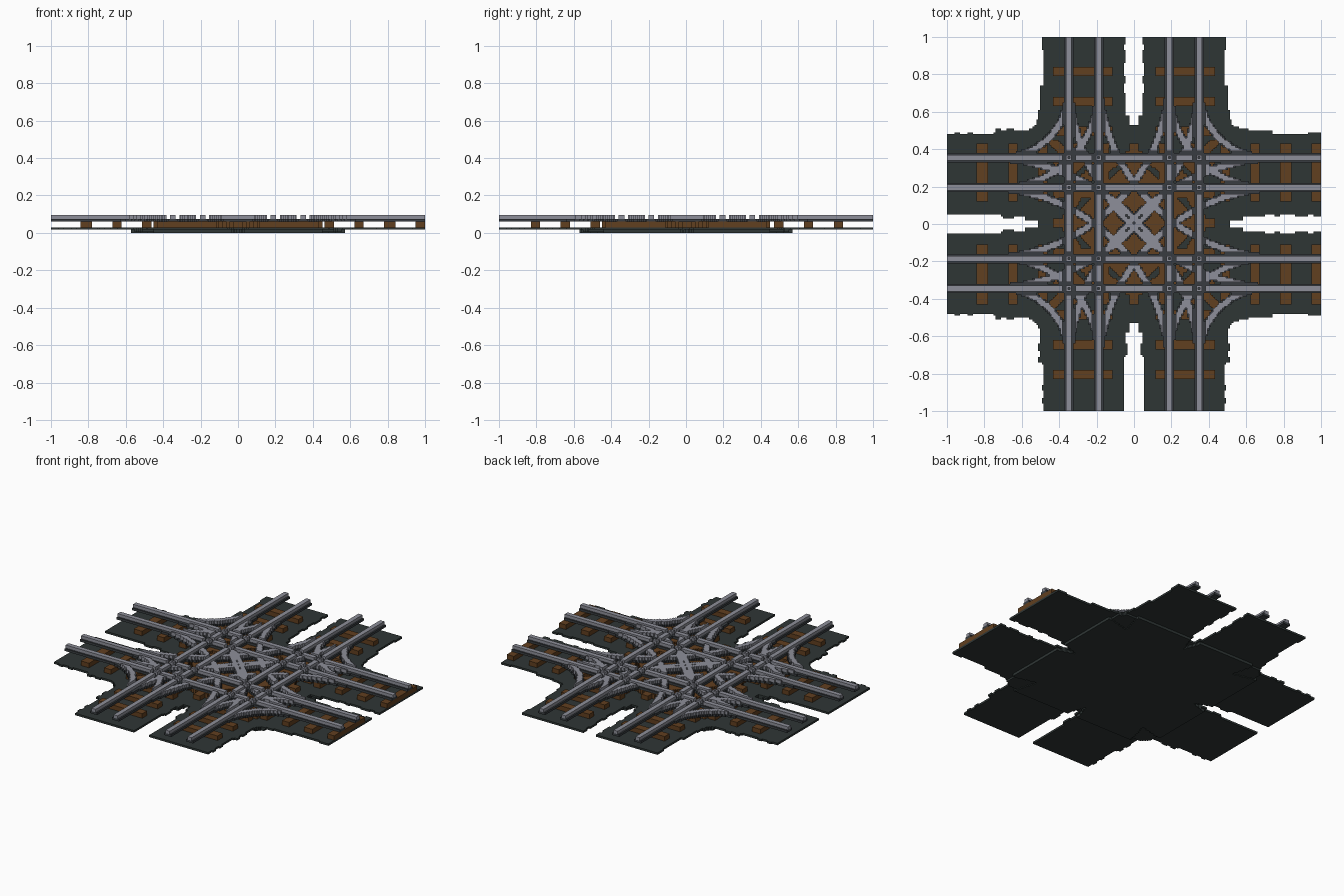
import bpy, bmesh, math, random

if "Cube" in bpy.data.objects:
    bpy.data.objects.remove(bpy.data.objects["Cube"], do_unlink=True)
random.seed(4)

NX, NY = 201, 200            # block grid
VX, VY = 2 / NX, 2 / NY
SHIFT = 0.005                # the east-west tracks sit half a block off centre
RAILS = (-0.35, -0.19, 0.19, 0.35)
CORNERS = [(sx, sy) for sx in (-1, 1) for sy in (-1, 1)]
TIGHT = (0.71, (0.36, 0.52))     # curve centre offset and the radii of its two rails
WIDE = (0.80, (0.99, 1.15))


def material(name, color):
    m = bpy.data.materials.new(name)
    m.use_nodes = True
    m.diffuse_color = (*color, 1)
    m.node_tree.nodes["Principled BSDF"].inputs["Base Color"].default_value = (*color, 1)
    return m


STONE = material("dark ballast", (0.028, 0.037, 0.036))
WOOD = material("brown wood", (0.120, 0.050, 0.014))
STEEL = material("grey steel", (0.270, 0.275, 0.320))
IRON = material("dark iron", (0.040, 0.046, 0.052))


def centre(i, j):
    return -1 + (i + 0.5) * VX, -1 + (j + 0.5) * VY


def blocks(name, rule, z0, z1, mat):
    """Fill every grid cell that obeys the rule, merged into larger boxes."""
    cells = {(i, j) for i in range(NX) for j in range(NY) if rule(*centre(i, j))}
    bm = bmesh.new()
    for j in range(NY):
        for i in range(NX):
            if (i, j) not in cells:
                continue
            w, h = 1, 1
            while (i + w, j) in cells:
                w += 1
            while all((i + k, j + h) in cells for k in range(w)):
                h += 1
            cells -= {(i + a, j + b) for a in range(w) for b in range(h)}
            x0, x1 = -1 + i * VX, -1 + (i + w) * VX
            y0, y1 = -1 + j * VY, -1 + (j + h) * VY
            low, high = ([bm.verts.new((x, y, z)) for x, y in
                          ((x0, y0), (x1, y0), (x1, y1), (x0, y1))] for z in (z0, z1))
            bm.faces.new(low[::-1])
            bm.faces.new(high)
            for k in range(4):
                n = (k + 1) % 4
                bm.faces.new((low[k], low[n], high[n], high[k]))
    mesh = bpy.data.meshes.new(name)
    bm.to_mesh(mesh)
    bm.free()
    mesh.materials.append(mat)
    ob = bpy.data.objects.new(name, mesh)
    bpy.context.collection.objects.link(ob)
    return ob


def straight(v):
    """Distance to the nearest straight rail."""
    return min(abs(v - r) for r in RAILS)


def polar(x, y, s, c):
    """Radius and angle round a curve centre, or None outside its quarter."""
    u, v = s - c[0] * x, s - c[1] * (y - SHIFT)
    return (math.hypot(u, v), math.atan2(v, u)) if u >= 0 and v >= 0 else None


def curved(x, y, kind):
    """Distance to the nearest curved rail of one kind."""
    best = 9
    for c in CORNERS:
        p = polar(x, y, kind[0], c)
        if p:
            best = min(best, min(abs(p[0] - r) for r in kind[1]))
    return best


# Ballast
ragged = {(k, e): random.choice((0, 0, 0, 0.01)) for k in range(-40, 41) for e in (0, 1)}


def arm(along, across):
    a, c = abs(along), abs(across)
    k = int(along * 28)
    out = 0.485 if a > 0.74 else 0.5 if a > 0.56 else 0.51
    inner = 0.05 if a > 0.7 else 0.04 if a > 0.58 else 0.02
    return inner - ragged[k, 0] < c < out + ragged[k, 1]


def ballast(x, y):
    a, b = abs(x), abs(y)
    if a < 0.46 and b < 0.53:
        return True
    return arm(x, y) or arm(y, x) or (a + b < 1.06 and a > 0.4 and b > 0.4)


blocks("ballast_bed", ballast, 0.017, 0.03, STONE)


# Raised strips on the underside, following the curves
def strip(kind, half, reach):
    def rule(x, y):
        if max(abs(x), abs(y)) > reach or not ballast(x, y):
            return False
        mid = sum(kind[1]) / 2
        return any(p and abs(p[0] - mid) < half
                   for p in (polar(x, y, kind[0], c) for c in CORNERS))
    return rule


blocks("wide_curve_bed", strip(WIDE, 0.2, 0.57), 0.0, 0.017, STONE)
blocks("tight_curve_bed", strip(TIGHT, 0.2, 0.55), 0.005, 0.017, STONE)


# Sleepers
def tie(along, across):
    if not 0.11 < abs(across) < 0.43:
        return False
    a = abs(along)
    return any(abs(a - p) < 0.026 for p in (0, 0.165, 0.33, 0.49, 0.65, 0.81))


def straight_ties(x, y):
    return tie(x, y - SHIFT) or tie(y - SHIFT, x) or (x > 0.95 and 0.11 < abs(y - SHIFT) < 0.43)


def curve_ties(x, y):
    if max(abs(x), abs(y)) > 0.45:
        return False
    if abs(x) + abs(y - SHIFT) < 0.36:
        return True
    for s, radii in (TIGHT, WIDE):
        mid = sum(radii) / 2
        for c in CORNERS:
            p = polar(x, y, s, c)
            if p and abs(p[0] - mid) < 0.16:
                d = (p[1] - math.pi / 4) * mid
                if abs(d) < 0.42 and abs((d + 0.08) % 0.16 - 0.08) < 0.026:
                    return True
    return False


blocks("straight_sleepers", straight_ties, 0.03, 0.06, WOOD)
blocks("curve_sleepers", lambda x, y: curve_ties(x, y) and not straight_ties(x, y),
       0.03, 0.06, WOOD)


# Rails: a wide dark foot below a narrow steel head
def foot(x, y):
    return (min(straight(x), straight(y - SHIFT)) < 0.023
            or min(curved(x, y, TIGHT), curved(x, y, WIDE)) < 0.021)


def groove(d):
    return 0.016 < d < 0.032


def head(x, y):
    dx, dy = straight(x), straight(y - SHIFT)
    if dx < 0.004 and dy < 0.004:            # bolt hole at each crossing
        return False
    if dx < 0.016:
        return not groove(dy)
    if dy < 0.016:
        return not groove(dx)
    return (min(curved(x, y, TIGHT), curved(x, y, WIDE)) < 0.017
            and not groove(dx) and not groove(dy))


blocks("rail_feet", foot, 0.06, 0.075, IRON)
blocks("rail_heads", head, 0.075, 0.095, STEEL)
